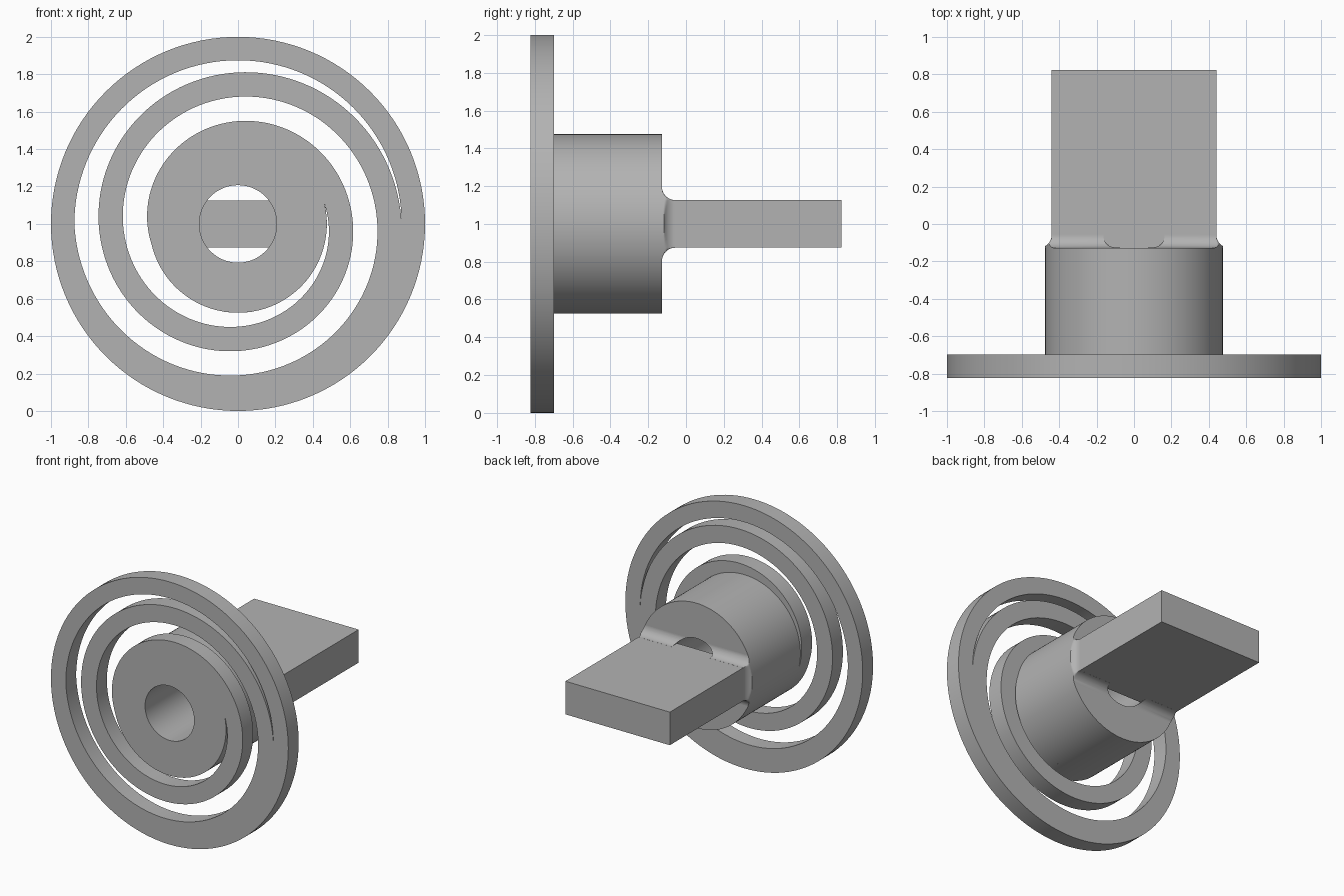
import bpy, bmesh
from math import sin, cos, pi, radians, sqrt, hypot

cube = bpy.data.objects.get("Cube")
if cube:
    bpy.data.objects.remove(cube, do_unlink=True)

DISC_R, HUB_R, BORE_R, SLOT_R = 1.0, 0.475, 0.207, 0.875
FRONT, DISC_BACK, HUB_BACK, TIP = -0.823, -0.698, -0.127, 0.823
HALF_W, HALF_T, FILLET = 0.44, 0.126, 0.07

grey = bpy.data.materials.new("plain grey")
grey.use_nodes = True
colour = (0.45, 0.45, 0.45, 1)
grey.diffuse_color = colour
grey.node_tree.nodes["Principled BSDF"].inputs["Base Color"].default_value = colour


def select(obj):
    bpy.ops.object.select_all(action='DESELECT')
    obj.select_set(True)
    bpy.context.view_layer.objects.active = obj


def finish(obj):
    """Weld, fix normals, smooth the round walls and assign the colour."""
    bm = bmesh.new()
    bm.from_mesh(obj.data)
    bmesh.ops.remove_doubles(bm, verts=bm.verts, dist=0.00005)
    bmesh.ops.recalc_face_normals(bm, faces=bm.faces)
    bm.to_mesh(obj.data)
    bm.free()
    obj.data.materials.clear()
    obj.data.materials.append(grey)
    select(obj)
    bpy.ops.object.shade_smooth_by_angle(angle=radians(30))


def extrude(name, outlines, y0, y1):
    """Filled outlines in the x-z plane, pushed along y; inner ones are holes."""
    curve = bpy.data.curves.new(name, 'CURVE')
    curve.dimensions = '2D'
    curve.fill_mode = 'BOTH'
    curve.extrude = (y1 - y0) / 2
    for points in outlines:
        spline = curve.splines.new('POLY')
        spline.points.add(len(points) - 1)
        for p, (x, z) in zip(spline.points, points):
            p.co = (x, z, 0, 1)
        spline.use_cyclic_u = True
    obj = bpy.data.objects.new(name, curve)
    bpy.context.collection.objects.link(obj)
    obj.rotation_euler.x = pi / 2
    obj.location = (0, (y0 + y1) / 2, 1)
    select(obj)
    bpy.ops.object.convert(target='MESH')
    obj = bpy.context.object
    finish(obj)
    return obj


def polar(r, degrees):
    return r * cos(radians(degrees)), r * sin(radians(degrees))


def circle(r, n=128):
    return [polar(r, 360 * i / n) for i in range(n)]


# Spiral slot: two arms of one spiral, half a turn apart, held between two circles
def spiral(degrees):
    return SLOT_R - 0.0651 * degrees / 90


end = 180 + (SLOT_R - HUB_R) / 0.0651 * 90
steps = 260
angles = [end * i / steps for i in range(steps + 1)]
slot_outer = [polar(min(SLOT_R, spiral(a - 180)), a) for a in angles]
slot_inner = [polar(max(HUB_R, spiral(a)), a) for a in angles[1:-1]]
slot = slot_outer + slot_inner[::-1]

# Main solid parts
extrude("spiral_disc", [circle(DISC_R), circle(BORE_R), slot], FRONT, DISC_BACK)
extrude("hub", [circle(HUB_R), circle(BORE_R)], DISC_BACK, HUB_BACK)
w, t = HALF_W, HALF_T
extrude("blade", [[(-w, -t), (w, -t), (w, t), (-w, t)]], HUB_BACK, TIP)


# Concave fillet at the blade root, kept inside the hub's radius
def flare_section(d):
    points = []
    for k, (sx, sz) in enumerate([(1, 1), (-1, 1), (-1, -1), (1, -1)]):
        for i in range(9):
            dx, dz = polar(d, 90 * k + 90 * i / 8)
            points.append((sx * w + dx, sz * t + dz))
        # extra points along the short sides follow the round hub edge
        if k in (1, 3):
            for i in range(1, 12):
                points.append((sx * (w + d), sz * t * (1 - i / 6)))
    limit = [min(1, HUB_R / hypot(x, z)) for x, z in points]
    return [(x * s, z * s) for (x, z), s in zip(points, limit)]


bm = bmesh.new()
rings = []
levels = 12
for i in range(levels + 1):
    a = pi / 2 * i / levels
    d = max(FILLET * (1 - sin(a)), 0.0005)
    y = HUB_BACK + FILLET * (1 - cos(a))
    rings.append([bm.verts.new((x, y, 1 + z)) for x, z in flare_section(d)])
for lower, upper in zip(rings, rings[1:]):
    n = len(lower)
    for i in range(n):
        j = (i + 1) % n
        bm.faces.new((lower[i], lower[j], upper[j], upper[i]))
bm.faces.new(rings[0])
bm.faces.new(rings[-1])
bmesh.ops.recalc_face_normals(bm, faces=bm.faces)
mesh = bpy.data.meshes.new("blade_fillet")
bm.to_mesh(mesh)
bm.free()
fillet = bpy.data.objects.new("blade_fillet", mesh)
bpy.context.collection.objects.link(fillet)

# The bore runs on through the fillet
cutter = extrude("bore_cutter", [circle(BORE_R)], HUB_BACK - 0.1, HUB_BACK + 0.2)
cutter.hide_render = True
cut = fillet.modifiers.new("bore", 'BOOLEAN')
cut.operation = 'DIFFERENCE'
cut.solver = 'EXACT'
cut.object = cutter
select(fillet)
bpy.ops.object.modifier_apply(modifier=cut.name)
bpy.data.objects.remove(cutter, do_unlink=True)
finish(fillet)
